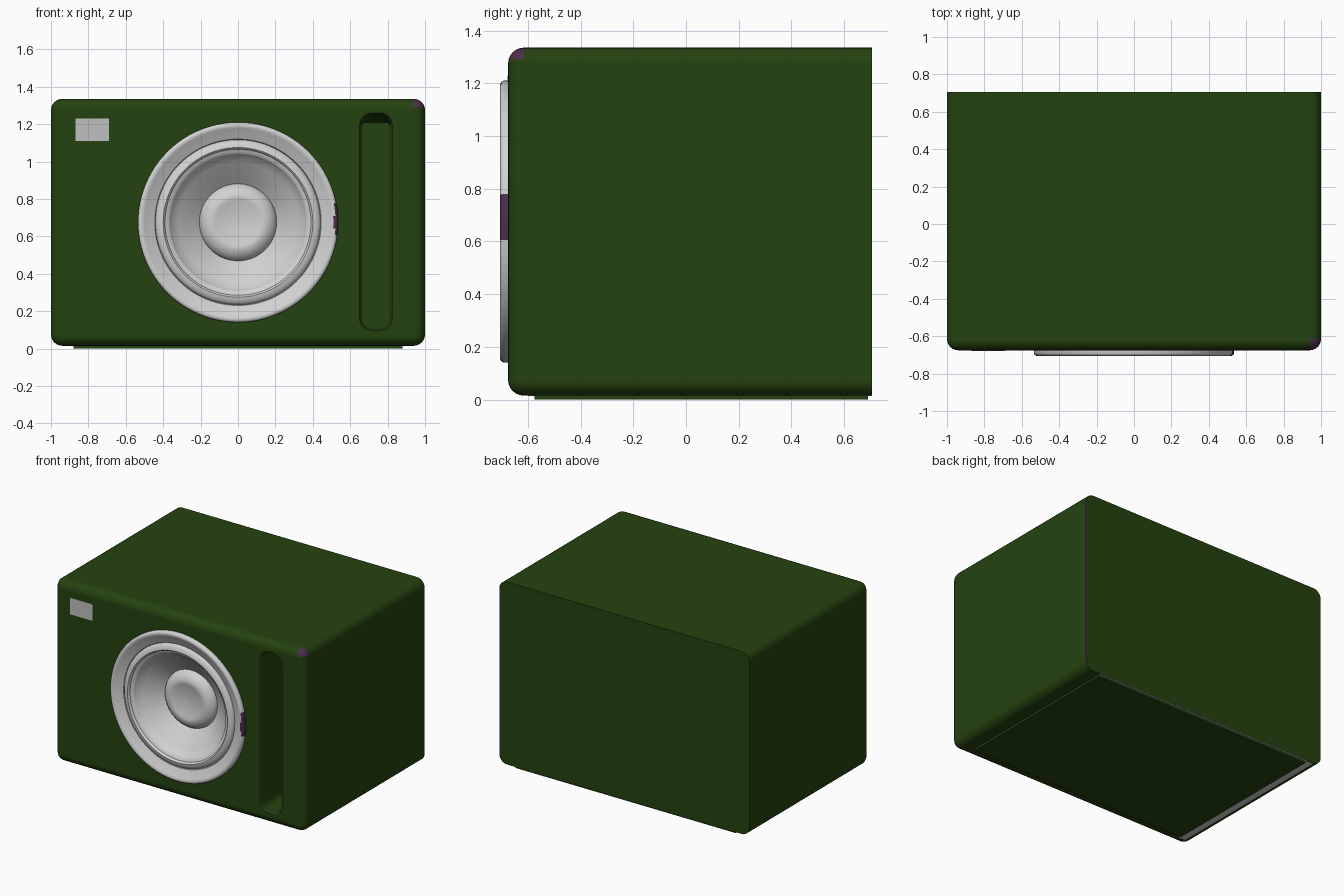
import bpy, bmesh, math

default = bpy.data.objects.get("Cube")
if default:
    bpy.data.objects.remove(default, do_unlink=True)


def material(name, rgb, rough=0.6):
    m = bpy.data.materials.new(name)
    m.use_nodes = True
    bsdf = m.node_tree.nodes["Principled BSDF"]
    bsdf.inputs["Base Color"].default_value = (*rgb, 1)
    bsdf.inputs["Roughness"].default_value = rough
    m.diffuse_color = (*rgb, 1)
    return m


GREEN = material("dark green", (0.018, 0.055, 0.005))
SILVER = material("silver", (0.64, 0.64, 0.64))
GREY = material("badge grey", (0.53, 0.53, 0.53))
PURPLE = material("dull purple", (0.075, 0.028, 0.075))


def finish(bm, name, *mats):
    bmesh.ops.recalc_face_normals(bm, faces=bm.faces)
    mesh = bpy.data.meshes.new(name)
    bm.to_mesh(mesh)
    bm.free()
    for m in mats:
        mesh.materials.append(m)
    obj = bpy.data.objects.new(name, mesh)
    bpy.context.collection.objects.link(obj)
    return obj


def activate(obj):
    bpy.ops.object.select_all(action='DESELECT')
    obj.select_set(True)
    bpy.context.view_layer.objects.active = obj


def smooth(obj, angle=35):
    activate(obj)
    bpy.ops.object.shade_smooth_by_angle(angle=math.radians(angle))


def box_mesh(x0, x1, y0, y1, z0, z1):
    bm = bmesh.new()
    bmesh.ops.create_cube(bm, size=1)
    for v in bm.verts:
        v.co = (x1 if v.co.x > 0 else x0, y1 if v.co.y > 0 else y0,
                z1 if v.co.z > 0 else z0)
    return bm


def box(name, mat, *dims):
    return finish(box_mesh(*dims), name, mat)


def loft(loops, name, mat):
    """Solid skinned through matching closed loops, capped at both ends."""
    bm = bmesh.new()
    rings = [[bm.verts.new(p) for p in loop] for loop in loops]
    n = len(rings[0])
    for a, b in zip(rings, rings[1:]):
        for i in range(n):
            j = (i + 1) % n
            bm.faces.new((a[i], a[j], b[j], b[i]))
    bm.faces.new(rings[0])
    bm.faces.new(rings[-1])
    return finish(bm, name, mat)


def rounded_rect(x0, x1, z0, z1, r, y, seg=8):
    corners = ((x1 - r, z1 - r), (x0 + r, z1 - r), (x0 + r, z0 + r), (x1 - r, z0 + r))
    pts = []
    for k, (cx, cz) in enumerate(corners):
        for s in range(seg + 1):
            a = math.pi / 2 * (k + s / seg)
            pts.append((cx + r * math.cos(a), y, cz + r * math.sin(a)))
    return pts


CZ = 0.675          # driver centre height
FRONT = -0.675      # front panel
BACK = 0.705


def circle(r, y, n=96):
    return [(r * math.cos(2 * math.pi * i / n), y,
             CZ + r * math.sin(2 * math.pi * i / n)) for i in range(n)]


# Cabinet: every edge rounded except around the flat back
bm = box_mesh(-1, 1, FRONT, BACK, 0.015, 1.335)
edges = [e for e in bm.edges if not all(v.co.y > 0 for v in e.verts)]
bmesh.ops.bevel(bm, geom=edges, offset=0.06, segments=6, profile=0.5, affect='EDGES')
for f in bm.faces:
    c = f.calc_center_median()
    f.material_index = int(c.x > 0.945 and c.y < -0.62 and c.z > 1.285)
cabinet = finish(bm, "cabinet", GREEN, PURPLE)

# Openings: driver hole, and port with a softened lip and lowered inner roof
hole = loft([circle(0.515, FRONT - 0.1), circle(0.515, -0.40)], "driver_cutter", GREEN)
port = loft([
    rounded_rect(0.65, 0.825, 0.095, 1.26, 0.065, FRONT - 0.05),
    rounded_rect(0.65, 0.825, 0.095, 1.26, 0.065, FRONT),
    rounded_rect(0.655, 0.82, 0.10, 1.255, 0.06, FRONT + 0.004),
    rounded_rect(0.66, 0.815, 0.105, 1.25, 0.055, FRONT + 0.015),
    rounded_rect(0.66, 0.815, 0.105, 1.21, 0.03, -0.10)], "port_cutter", GREEN)
for cutter in (hole, port):
    cutter.hide_render = True
    mod = cabinet.modifiers.new("cut", 'BOOLEAN')
    mod.operation = 'DIFFERENCE'
    mod.solver = 'EXACT'
    mod.object = cutter
    activate(cabinet)
    bpy.ops.object.modifier_apply(modifier=mod.name)
    bpy.data.objects.remove(cutter, do_unlink=True)
smooth(cabinet)
cabinet.modifiers.new("flat_normals", 'WEIGHTED_NORMAL').keep_sharp = True

# Driver profiles as (radius, y), turned around the driver axis
def lathe(name, profile, mats, n=96):
    bm = bmesh.new()
    rings = [[bm.verts.new(p) for p in circle(max(r, 0.001), y, n)] for r, y in profile]
    for a, b in zip(rings, rings[1:]):
        for i in range(n):
            j = (i + 1) % n
            bm.faces.new((a[i], a[j], b[j], b[i]))
    if profile[-1][0] == 0:
        bm.faces.new(rings[-1])
    obj = finish(bm, name, *mats)
    # Open surfaces must face the front
    me = obj.data
    if sum(p.normal.y * p.area for p in me.polygons) > 0:
        me.flip_normals()
    return obj


rim = lathe("driver_rim", [
    (0.535, FRONT + 0.002), (0.535, -0.692), (0.531, -0.700), (0.522, -0.705),
    (0.510, -0.704), (0.500, -0.698), (0.470, -0.684), (0.445, -0.672),
    (0.440, -0.660)], (SILVER, PURPLE))
for p in rim.data.polygons:
    c = p.center
    if c.x > 0.515 and abs(c.z - CZ - 0.015) < 0.09:
        p.material_index = 1

surround = lathe("driver_surround", [
    (0.443, -0.655), (0.440, -0.672), (0.430, -0.682), (0.415, -0.689),
    (0.400, -0.692), (0.394, -0.688), (0.390, -0.676), (0.372, -0.670),
    (0.364, -0.662)], (SILVER,))
cone = lathe("driver_cone", [
    (0.364, -0.662), (0.358, -0.650), (0.32, -0.622), (0.26, -0.575),
    (0.20, -0.525)], (SILVER,))
cap = lathe("dust_cap", [
    (0.207, -0.528), (0.204, -0.542), (0.195, -0.556), (0.180, -0.570),
    (0.160, -0.581), (0.140, -0.586), (0.128, -0.585), (0.110, -0.580),
    (0.060, -0.571), (0.0, -0.567)], (SILVER,))
for part in (rim, surround, cone, cap):
    smooth(part, 40)

# Badge, base plate and thin trim strips
box("badge", GREY, -0.87, -0.69, FRONT - 0.003, FRONT + 0.002, 1.11, 1.23)
box("base_plate", GREEN, -0.88, 0.88, -0.575, 0.69, 0.0, 0.02)
box("underside_strip_side", SILVER, -0.94, -0.88, -0.60, 0.70, 0.013, 0.017)
box("underside_strip_back", SILVER, -0.88, 0.88, 0.692, 0.704, 0.013, 0.017)
box("back_edge_strip", PURPLE, 0.988, 1.0, BACK - 0.002, BACK + 0.001, 0.075, 1.275)
